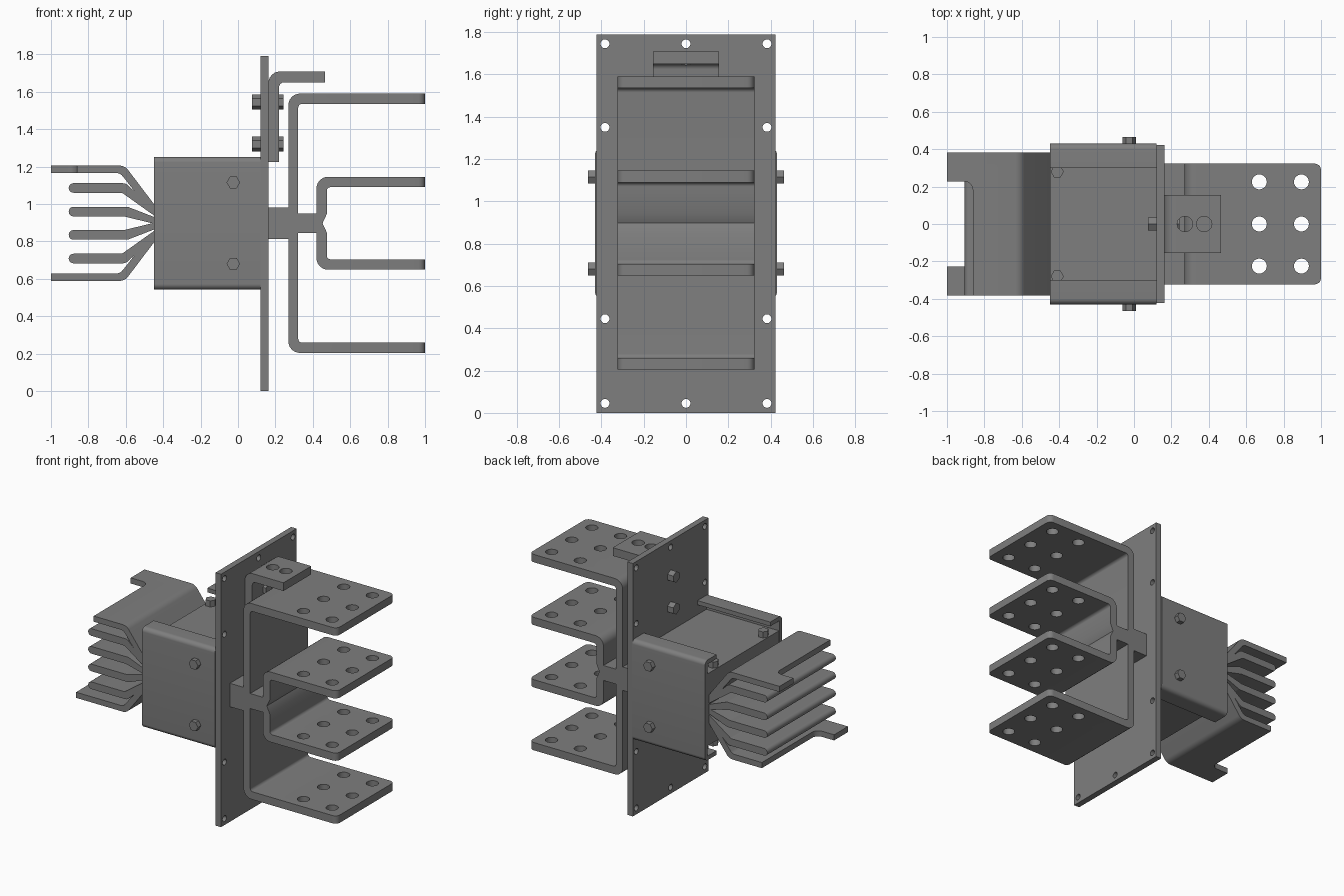
import bpy, bmesh, math
from mathutils import Vector, Matrix

cube = bpy.data.objects.get("Cube")
if cube:
    bpy.data.objects.remove(cube, do_unlink=True)

MID = 0.897  # height of the horizontal symmetry plane

metal = bpy.data.materials.new("grey_metal")
metal.use_nodes = True
GREY = (0.21, 0.21, 0.21, 1)
metal.diffuse_color = GREY
metal.node_tree.nodes["Principled BSDF"].inputs["Base Color"].default_value = GREY


def rounded(points, steps=6):
    """Turn (u, v, radius) corners into an outline with filleted corners."""
    out = []
    for i, p in enumerate(points):
        here = Vector(p[:2])
        if len(p) < 3:
            out.append(here)
            continue
        a = (Vector(points[i - 1][:2]) - here).normalized()
        b = (Vector(points[(i + 1) % len(points)][:2]) - here).normalized()
        half = a.angle(b) / 2
        centre = here + (a + b).normalized() * p[2] / math.sin(half)
        reach = p[2] / math.tan(half)
        start, end = here + a * reach - centre, here + b * reach - centre
        for k in range(steps + 1):
            t = k / steps
            out.append(centre + (start * (1 - t) + end * t).normalized() * p[2])
    return out


def prism(name, outline, axis, lo, hi, shift=(0, 0, 0)):
    """Extrude an outline along an axis from lo to hi."""
    place = {"x": lambda u, v, w: (w, u, v),
             "y": lambda u, v, w: (u, w, v),
             "z": lambda u, v, w: (u, v, w)}[axis]
    bm = bmesh.new()
    rings = [[bm.verts.new(Vector(place(p[0], p[1], w)) + Vector(shift)) for p in outline]
             for w in (lo, hi)]
    n = len(outline)
    bm.faces.new(rings[0])
    bm.faces.new(rings[1])
    for i in range(n):
        j = (i + 1) % n
        bm.faces.new((rings[0][i], rings[0][j], rings[1][j], rings[1][i]))
    bmesh.ops.recalc_face_normals(bm, faces=bm.faces)
    mesh = bpy.data.meshes.new(name)
    bm.to_mesh(mesh)
    bm.free()
    mesh.materials.append(metal)
    ob = bpy.data.objects.new(name, mesh)
    bpy.context.collection.objects.link(ob)
    return ob


def disc(u, v, r, sides, turn=0):
    return [(u + r * math.cos(turn + math.tau * i / sides),
             v + r * math.sin(turn + math.tau * i / sides)) for i in range(sides)]


def rect(u0, u1, v0, v1):
    return [(u0, v0), (u1, v0), (u1, v1), (u0, v1)]


def cut(ob, cutters):
    """Subtract the cutters, then remove them."""
    for c in cutters:
        c.hide_render = True
        m = ob.modifiers.new("cut", "BOOLEAN")
        m.operation, m.solver, m.object = "DIFFERENCE", "EXACT", c
    bpy.context.view_layer.update()
    graph = bpy.context.evaluated_depsgraph_get()
    mesh = bpy.data.meshes.new_from_object(ob.evaluated_get(graph))
    ob.modifiers.clear()
    ob.data = mesh
    for c in cutters:
        bpy.data.objects.remove(c, do_unlink=True)


def copy_scaled(ob, name, scale):
    new = bpy.data.objects.new(name, ob.data.copy())
    about = Matrix.Translation((0, 0, MID))
    new.data.transform(about @ Matrix.Diagonal((*scale, 1)) @ about.inverted())
    if scale[0] * scale[1] * scale[2] < 0:
        new.data.flip_normals()
    bpy.context.collection.objects.link(new)
    return new


UP = (0, 0, MID)

# Mounting plate with its rim holes
plate = prism("mounting_plate", rect(-0.423, 0.423, 0, 1.79), "x", 0.12, 0.163)
spots = [(y, z) for y in (-0.383, 0.383) for z in (0.045, 0.445, 1.35, 1.745)]
spots += [(0, 0.045), (0, 1.745)]
cut(plate, [prism("cutter", disc(y, z, 0.021, 20), "x", 0.05, 0.25) for y, z in spots])

# Insulating block between two folded side channels
prism("inner_block", rect(-0.4, 0.4, -0.255, 0.255), "x", -0.448, 0.12, UP)
channel = rounded([(0.3, 0.355), (0.43, 0.355, 0.03), (0.43, -0.355, 0.03), (0.3, -0.355),
                   (0.3, -0.325), (0.402, -0.325), (0.402, 0.325), (0.3, 0.325)])
left = prism("left_channel", channel, "x", -0.45, 0.12, UP)
copy_scaled(left, "right_channel", (1, -1, 1))

# Hexagonal bolts on the channels and on the block
for s, side in ((1, "left"), (-1, "right")):
    for z in (0.68, 1.115):
        prism(side + "_channel_bolt", disc(-0.025, z, 0.036, 6), "y", s * 0.42, s * 0.464)
    for d in (1, -1):
        prism(side + "_block_bolt", disc(-0.41, s * 0.28, 0.035, 6), "z",
              d * 0.25, d * 0.298, UP)

# Forked busbar with four terminal shelves
half = [(0.15, 0.083), (0.27, 0.083), (0.27, 0.693, 0.06), (1, 0.693), (1, 0.638),
        (0.322, 0.638, 0.02), (0.322, 0.053), (0.42, 0.053), (0.42, 0.248, 0.06),
        (1, 0.248), (1, 0.193), (0.475, 0.193, 0.02), (0.475, 0.05)]
lower = [(p[0], -p[1], *p[2:]) for p in reversed(half)]
busbar = prism("forked_busbar", rounded(half + [(0.452, 0)] + lower), "y", -0.323, 0.323, UP)
bm = bmesh.new()
bm.from_mesh(busbar.data)
corners = [e for e in bm.edges if all(v.co.x > 0.99 for v in e.verts)
           and abs(e.verts[0].co.y - e.verts[1].co.y) < 0.01]
bmesh.ops.bevel(bm, geom=corners, offset=0.035, segments=5, profile=0.5, affect="EDGES")
bm.to_mesh(busbar.data)
bm.free()
cut(busbar, [prism("cutter", disc(x, y, 0.04, 24), "z", 0.1, 1.7)
             for x in (0.67, 0.895) for y in (-0.225, 0, 0.225)])

# Angled earth bracket at the top, with its bolts
angle = rounded([(0.163, 1.225), (0.163, 1.708, 0.06), (0.465, 1.708), (0.465, 1.65),
                 (0.22, 1.65, 0.025), (0.22, 1.225)])
bracket = prism("angle_bracket", angle, "y", -0.155, 0.155)
cut(bracket, [prism("cutter", disc(x, 0, 0.041, 24), "z", 1.6, 1.8) for x in (0.272, 0.375)])
for z in (1.32, 1.545):
    prism("bracket_bolt_head", disc(0, z, 0.04, 6, math.pi / 2), "x", 0.075, 0.125)
    prism("bracket_bolt_nut", disc(0, z, 0.04, 6, math.pi / 2), "x", 0.215, 0.243)

# Fan of inner contact fingers
fingers = {
    "outer": [(-0.905, 0.163, 0.025), (-0.905, 0.214, 0.025), (-0.6, 0.214, 0.04),
              (-0.44, 0.065), (-0.44, 0.035), (-0.62, 0.163, 0.03)],
    "inner": [(-0.905, 0.037, 0.025), (-0.905, 0.088, 0.025), (-0.59, 0.088, 0.04),
              (-0.44, 0.03), (-0.44, -0.005), (-0.61, 0.037, 0.03)],
}
for kind, shape in fingers.items():
    top = prism("upper_" + kind + "_finger", rounded(shape), "y", -0.383, 0.383, UP)
    copy_scaled(top, "lower_" + kind + "_finger", (1, 1, -1))

# Outer guide plates, each with one projecting ear
guide = rounded([(-1, 0.308), (-1, 0.268), (-0.63, 0.268, 0.04), (-0.44, 0.03),
                 (-0.44, 0.09), (-0.605, 0.308, 0.06)])
upper = prism("upper_guide_plate", guide, "y", -0.383, 0.383, UP)
notch = rounded([(-1.1, 0.228), (-0.862, 0.228, 0.045), (-0.862, -0.5), (-1.1, -0.5)])
cut(upper, [prism("cutter", notch, "z", 1.1, 1.3)])
copy_scaled(upper, "lower_guide_plate", (1, -1, -1))

# Smooth the bends and hole walls, keep folds crisp
bpy.ops.object.select_all(action="DESELECT")
for ob in bpy.context.collection.objects:
    if ob.type == "MESH":
        ob.select_set(True)
        bpy.context.view_layer.objects.active = ob
bpy.ops.object.shade_smooth_by_angle(angle=math.radians(30))
